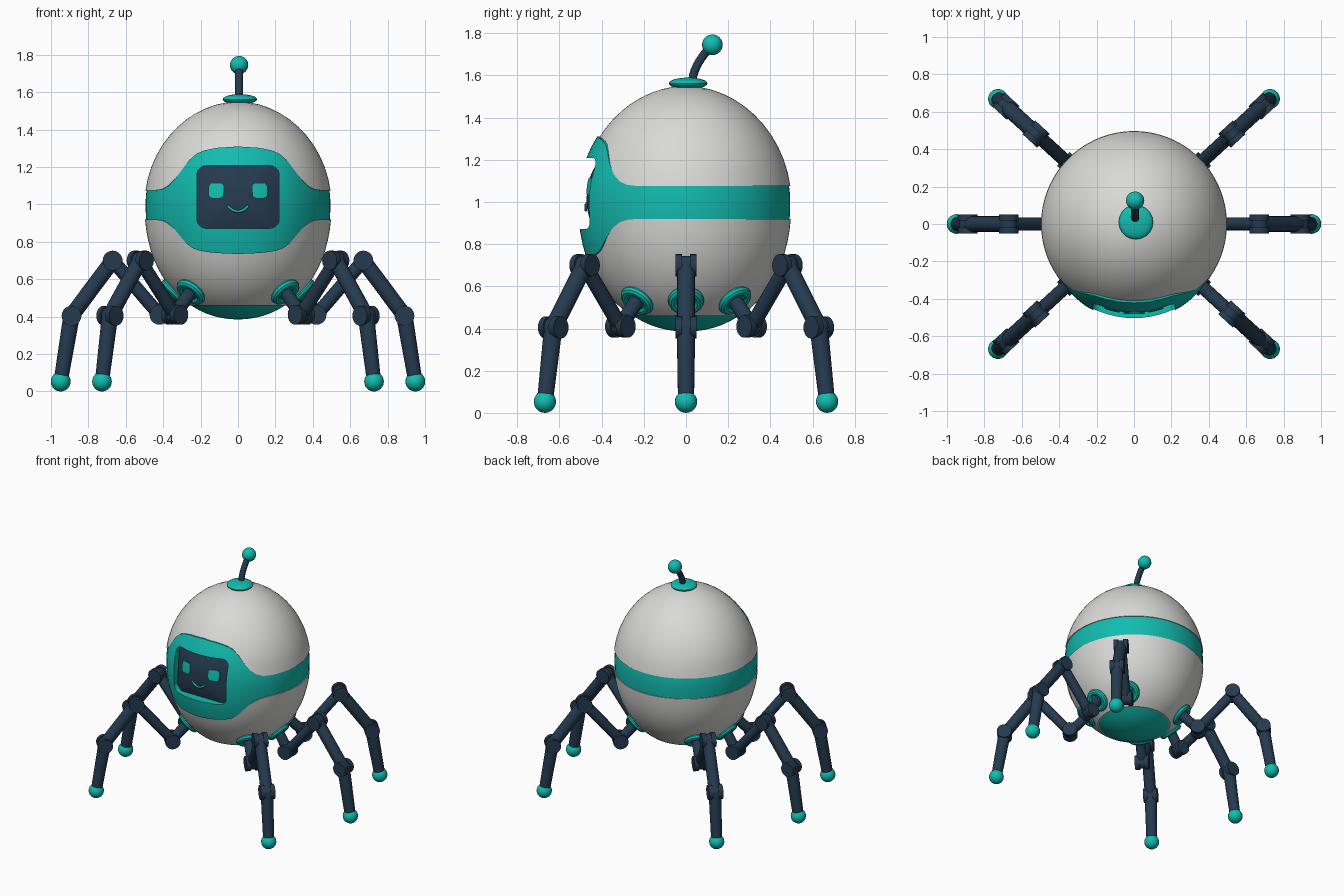
import bpy, bmesh
from math import sin, cos, pi, asin, sqrt, radians, degrees
from mathutils import Vector, Matrix

cube = bpy.data.objects.get("Cube")
if cube:
    bpy.data.objects.remove(cube, do_unlink=True)


def material(name, rgb):
    m = bpy.data.materials.new(name)
    m.use_nodes = True
    m.diffuse_color = (*rgb, 1)
    m.node_tree.nodes["Principled BSDF"].inputs["Base Color"].default_value = (*rgb, 1)
    return m


WHITE = material("shell_white", (0.70, 0.70, 0.68))
TEAL = material("trim_teal", (0.006, 0.50, 0.43))
NAVY = material("limb_navy", (0.018, 0.043, 0.078))


def finish(name, bm, *mats):
    bmesh.ops.remove_doubles(bm, verts=bm.verts, dist=0.0002)
    bmesh.ops.recalc_face_normals(bm, faces=bm.faces)
    mesh = bpy.data.meshes.new(name)
    bm.to_mesh(mesh)
    bm.free()
    ob = bpy.data.objects.new(name, mesh)
    bpy.context.collection.objects.link(ob)
    for m in mats:
        mesh.materials.append(m)
    return ob


# ---- Body shape: egg profile and the seam lines that swell into the visor
MID, UP, DOWN, SEGS = 1.0, 0.55, 0.615, 72
SWELL = [(0, 1), (15, 0.97), (24, 0.92), (30, 0.84), (36, 0.66),
         (42, 0.34), (48, 0.13), (55, 0.03), (62, 0), (181, 0)]


def radius(z):
    t, e = ((z - MID) / UP, 1.96) if z > MID else ((MID - z) / DOWN, 2.15)
    return 0.5 * max(0, 1 - min(t, 1) ** e) ** (1 / e)


def swell(a):
    d = abs(degrees(a))
    for (a0, v0), (a1, v1) in zip(SWELL, SWELL[1:]):
        if d <= a1:
            return v0 + (v1 - v0) * (d - a0) / (a1 - a0)
    return 0


def seam_top(a): return 1.075 + 0.235 * swell(a)
def seam_low(a): return 0.92 - 0.185 * swell(a)
def cap_line(a): return 0.46
def band_out(a): return -0.006 + 0.018 * swell(a)


def arc(start, end, n):
    """Rows of heights between two lines, spaced evenly round the egg."""
    def phi(z):
        return asin(max(-1, min(1, (z - MID) / (UP if z > MID else DOWN))))

    def row(k):
        def height(a):
            p = phi(start(a)) * (1 - k / n) + phi(end(a)) * k / n
            return MID + (UP if p > 0 else DOWN) * sin(p)
        return height
    return [row(k) for k in range(n + 1)]


def lathe(name, rows, mat, closed=False):
    """rows: list of (height function, offset function)."""
    bm = bmesh.new()
    grid = []
    for height, off in rows:
        ring = []
        for i in range(SEGS):
            a = 2 * pi * i / SEGS - pi
            z = height(a)
            r = max(0, radius(z) + off(a))
            ring.append(bm.verts.new((r * sin(a), -r * cos(a), z)))
        grid.append(ring)
    pairs = list(zip(grid, grid[1:])) + ([(grid[-1], grid[0])] if closed else [])
    for lo, hi in pairs:
        for i in range(SEGS):
            j = (i + 1) % SEGS
            bm.faces.new((lo[i], lo[j], hi[j], hi[i]))
    return finish(name, bm, mat)


def flush(a): return 0
def tucked(a): return -0.04
def inner(a): return -0.06
def sunk(a): return -0.008


lathe("upper_shell", [(seam_top, tucked)] +
      [(h, flush) for h in arc(seam_top, lambda a: MID + UP, 12)], WHITE)
lathe("lower_shell", [(seam_low, tucked)] +
      [(h, flush) for h in arc(seam_low, cap_line, 10)] + [(cap_line, tucked)], WHITE)
lathe("bottom_cap", [(h, sunk) for h in arc(cap_line, lambda a: MID - DOWN, 6)], TEAL)
band_rows = arc(seam_low, seam_top, 10)
band = lathe("visor_band", [(h, band_out) for h in band_rows] +
             [(h, inner) for h in reversed(band_rows)], TEAL, closed=True)


# ---- Face: recessed screen with eyes and smile
def outline(cx, cz, hw, hh, rad):
    pts = []
    for q, (sx, sz) in enumerate([(1, 1), (-1, 1), (-1, -1), (1, -1)]):
        for k in range(6):
            a = (q + k / 5) * pi / 2
            pts.append((cx + sx * (hw - rad) + rad * cos(a), cz + sz * (hh - rad) + rad * sin(a)))
    return pts


def on_body(x, z, off):
    return Vector((x, -sqrt((radius(z) + off) ** 2 - x * x), z))


def plate(name, shape, off, mat, depth=0.009):
    """A thin rounded plate that follows the curve of the body."""
    cx, cz = shape[:2]
    bm = bmesh.new()
    pts = outline(*shape)
    rings = [[bm.verts.new(on_body(x, z, off - depth)) for x, z in pts]]
    for s in (1, 0.8, 0.6, 0.4, 0.2):
        rings.append([bm.verts.new(on_body(cx + (x - cx) * s, cz + (z - cz) * s, off)) for x, z in pts])
    n = len(pts)
    for a, b in zip(rings, rings[1:]):
        for i in range(n):
            bm.faces.new((a[i], a[(i + 1) % n], b[(i + 1) % n], b[i]))
    bm.faces.new(rings[-1])
    finish(name, bm, mat)


bm = bmesh.new()
front = bm.faces.new([bm.verts.new((x, -0.7, z)) for x, z in outline(0, 1.04, 0.22, 0.168, 0.05)])
ext = bmesh.ops.extrude_face_region(bm, geom=[front])["geom"]
bmesh.ops.translate(bm, vec=(0, 0.5, 0), verts=[v for v in ext if isinstance(v, bmesh.types.BMVert)])
cutter = finish("screen_cutter", bm)
cutter.hide_render = True
mod = band.modifiers.new("screen_hole", "BOOLEAN")
mod.operation, mod.solver, mod.object = "DIFFERENCE", "EXACT", cutter
bpy.context.view_layer.objects.active = band
bpy.ops.object.modifier_apply(modifier=mod.name)
bpy.data.objects.remove(cutter, do_unlink=True)

plate("screen", (0, 1.04, 0.235, 0.183, 0.06), -0.026, NAVY)
for side, sx in (("left", 1), ("right", -1)):
    plate(side + "_eye", (sx * 0.117, 1.073, 0.04, 0.04, 0.02), -0.019, TEAL)


def tube_curve(name, pts, bevel, mat):
    cu = bpy.data.curves.new(name, "CURVE")
    cu.dimensions, cu.bevel_depth, cu.bevel_resolution = "3D", bevel, 3
    cu.use_fill_caps = True
    sp = cu.splines.new("POLY")
    sp.points.add(len(pts) - 1)
    for p, co in zip(sp.points, pts):
        p.co = (*co, 1)
    cu.materials.append(mat)
    bpy.context.collection.objects.link(bpy.data.objects.new(name, cu))


tube_curve("smile", [on_body(0.055 * t, 0.962 + 0.03 * t * t, -0.024)
                     for t in [k / 6 - 1 for k in range(13)]], 0.007, TEAL)


# ---- Solid helpers for the antenna and limbs
def paint(verts, index):
    for f in {f for v in verts for f in v.link_faces}:
        f.material_index = index


def rod(bm, p, q, r0, r1=None, index=0, segs=20):
    p, q = Vector(p), Vector(q)
    m = Matrix.Translation((p + q) / 2) @ (q - p).to_track_quat("Z", "Y").to_matrix().to_4x4()
    out = bmesh.ops.create_cone(bm, cap_ends=True, segments=segs, radius1=r0,
                                radius2=r1 or r0, depth=(q - p).length, matrix=m)
    paint(out["verts"], index)


def ball(bm, p, r, index=0, flat=1):
    m = Matrix.Translation(p) @ Matrix.Diagonal((1, 1, flat, 1))
    out = bmesh.ops.create_uvsphere(bm, u_segments=20, v_segments=12, radius=r, matrix=m)
    paint(out["verts"], index)


# ---- Antenna
for name, pos, r, flat in (("antenna_base", (0.01, 0.01, 1.562), 0.092, 0.3),
                           ("antenna_tip", (0.006, 0.125, 1.745), 0.049, 1)):
    bm = bmesh.new()
    ball(bm, pos, r, flat=flat)
    finish(name, bm, TEAL)
tube_curve("antenna_stalk", [(0.006, 0.03 + 0.09 * t ** 1.5, 1.57 + 0.17 * t ** 0.85)
                             for t in [k / 8 for k in range(9)]], 0.021, NAVY)


# ---- Legs: drawn pointing along +x, then turned about the body
def joint(bm, x, z):
    rod(bm, (x, -0.03, z), (x, 0.03, z), 0.044)
    for s in (-1, 1):
        rod(bm, (x, s * 0.018, z), (x, s * 0.05, z), 0.053)


def leg(name, angle, reach):
    turn = Matrix.Rotation(radians(angle), 4, "Z")
    down = Vector((0.72, 0, -0.69))
    root = Vector((0.342, 0, 0.533))
    hip, knee, ankle, foot = [Vector((x + reach, 0, z)) for x, z in
                              ((0.42, 0.41), (0.67, 0.70), (0.89, 0.405), (0.948, 0.053))]
    bm = bmesh.new()
    rod(bm, root, hip, 0.036)
    rod(bm, hip, knee, 0.036)
    rod(bm, knee, ankle, 0.042)
    rod(bm, ankle, foot, 0.044, 0.038)
    for j in (hip, knee, ankle):
        joint(bm, j.x, j.z)
    ball(bm, foot, 0.053, index=1)
    rod(bm, root - down * 0.03, root + down * 0.012, 0.06, index=1)
    bm.transform(turn)
    finish(name, bm, NAVY, TEAL)
    bpy.ops.mesh.primitive_torus_add(
        location=turn @ root, major_radius=0.063, minor_radius=0.023,
        major_segments=24, minor_segments=10,
        rotation=(turn.to_3x3() @ down).to_track_quat("Z", "Y").to_euler())
    socket = bpy.context.object
    socket.name = name + "_socket"
    socket.data.materials.append(TEAL)


for row, angle, reach in (("front", -42.6, 0.04), ("middle", 0, 0), ("back", 42.6, 0.04)):
    leg(row + "_left_leg", angle, reach)
    leg(row + "_right_leg", 180 - angle, reach)

# ---- Smooth shading with crisp edges
for ob in bpy.context.collection.objects:
    ob.select_set(ob.type == "MESH")
bpy.context.view_layer.objects.active = band
bpy.ops.object.shade_smooth_by_angle(angle=radians(35))
